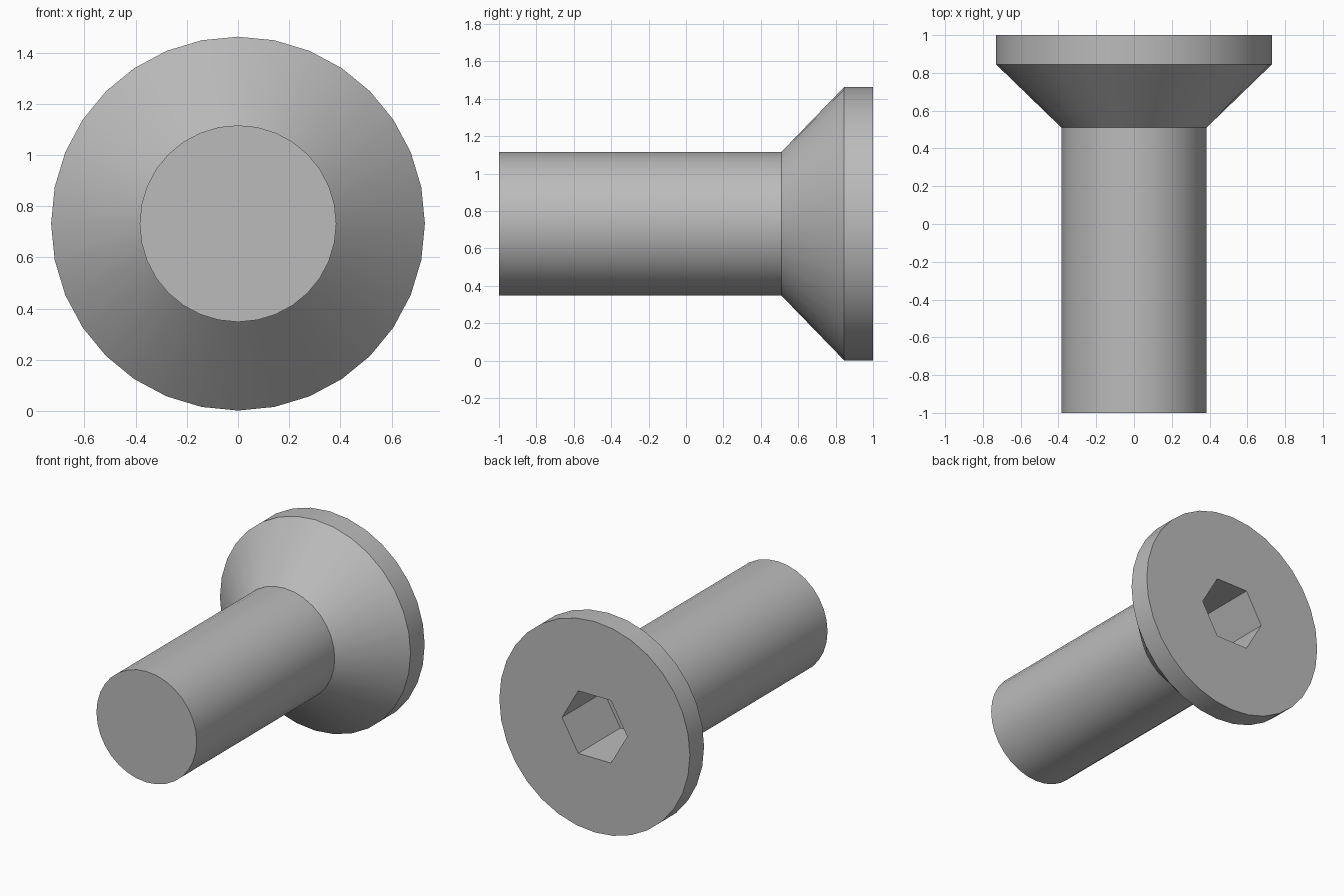
import bpy, bmesh, math

cube = bpy.data.objects.get("Cube")
if cube:
    bpy.data.objects.remove(cube, do_unlink=True)

AXIS_Z = 0.732    # height of the long axis
SIDES = 32

steel = bpy.data.materials.new("grey_steel")
steel.use_nodes = True
colour = (0.5, 0.5, 0.5, 1.0)
steel.diffuse_color = colour
steel.node_tree.nodes["Principled BSDF"].inputs["Base Color"].default_value = colour

bm = bmesh.new()


def ring(radius, y, sides):
    """Circle of vertices around the long axis."""
    verts = []
    for i in range(sides):
        a = 2 * math.pi * i / sides
        verts.append(bm.verts.new((radius * math.cos(a), y, AXIS_Z + radius * math.sin(a))))
    return verts


def skin(rings):
    """Quads between successive rings."""
    for a, b in zip(rings, rings[1:]):
        n = len(a)
        for i in range(n):
            j = (i + 1) % n
            bm.faces.new((a[i], a[j], b[j], b[i]))


def loop_edges(verts):
    return [bm.edges.get((v, verts[i - 1])) for i, v in enumerate(verts)]


# Shank, conical underside and head rim
profile = [(0.384, -1.0), (0.384, 0.51), (0.73, 0.845), (0.73, 1.0)]
body = [ring(r, y, SIDES) for r, y in profile]
skin(body)
bm.faces.new(body[0])

# Hexagonal drive socket sunk into the head
socket = [ring(0.25, y, 6) for y in (1.0, 0.54)]
skin(socket)
bm.faces.new(socket[1])

# Flat head face around the socket
bmesh.ops.triangle_fill(bm, edges=loop_edges(body[-1]) + loop_edges(socket[0]),
                        use_beauty=True, normal=(0, 1, 0))
bmesh.ops.recalc_face_normals(bm, faces=bm.faces)

mesh = bpy.data.meshes.new("countersunk_bolt")
bm.to_mesh(mesh)
bm.free()
mesh.materials.append(steel)
bolt = bpy.data.objects.new("countersunk_bolt", mesh)
bpy.context.collection.objects.link(bolt)

# Smooth round sides with crisp edges
bpy.ops.object.select_all(action='DESELECT')
bolt.select_set(True)
bpy.context.view_layer.objects.active = bolt
bpy.ops.object.shade_smooth_by_angle(angle=math.radians(30))
